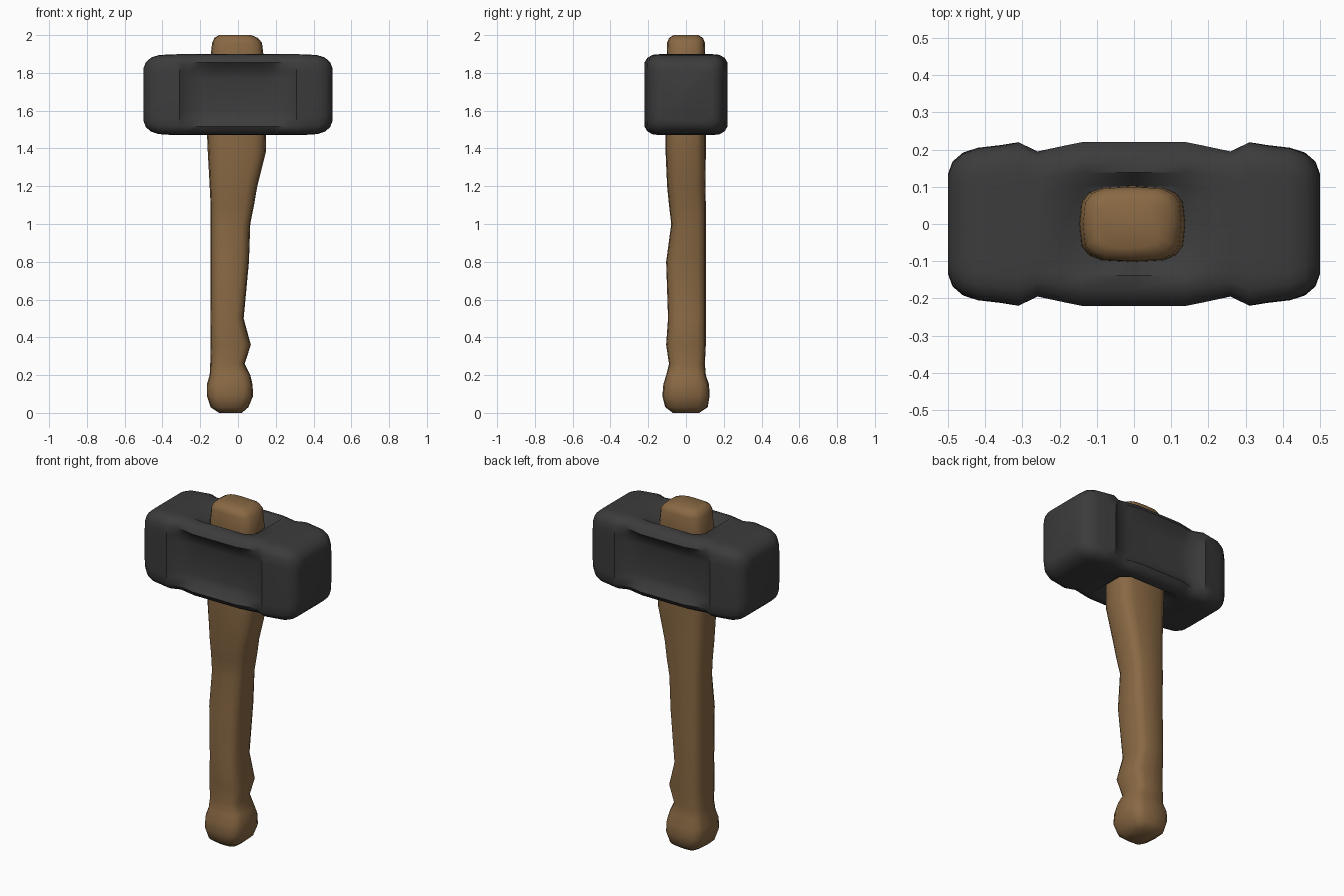
import bpy, bmesh, math

if "Cube" in bpy.data.objects:
    bpy.data.objects.remove(bpy.data.objects["Cube"])


def material(name, rgb):
    m = bpy.data.materials.new(name)
    m.diffuse_color = (*rgb, 1)
    m.use_nodes = True
    m.node_tree.nodes["Principled BSDF"].inputs["Base Color"].default_value = m.diffuse_color
    return m


def loft(name, rings, mat, angle):
    """Skin a stack of closed rings and cap both ends."""
    bm = bmesh.new()
    loops = [[bm.verts.new(p) for p in ring] for ring in rings]
    for a, b in zip(loops, loops[1:]):
        n = len(a)
        for i in range(n):
            j = (i + 1) % n
            bm.faces.new((a[i], a[j], b[j], b[i]))
    bm.faces.new(loops[0][::-1])
    bm.faces.new(loops[-1])
    bmesh.ops.recalc_face_normals(bm, faces=bm.faces[:])
    me = bpy.data.meshes.new(name)
    bm.to_mesh(me)
    bm.free()
    ob = bpy.data.objects.new(name, me)
    bpy.context.collection.objects.link(ob)
    me.materials.append(mat)
    bpy.ops.object.select_all(action='DESELECT')
    ob.select_set(True)
    bpy.context.view_layer.objects.active = ob
    bpy.ops.object.shade_smooth_by_angle(angle=math.radians(angle))
    return ob


iron = material("dark iron", (0.045, 0.045, 0.045))
wood = material("brown wood", (0.25, 0.14, 0.057))

# Head: mirrored sections along x with hollow cheeks and a sunken handle eye
CZ = 1.685


def head_ring(x, w, cheek, h, dip):
    q = [(0, h - dip), (.46 * w, h - dip), (.63 * w, h), (.80 * w, .985 * h),
         (.93 * w, .91 * h), (w, .79 * h), (cheek + .2 * (w - cheek), .58 * h),
         (cheek, .4 * h), (cheek, 0)]
    half = q + [(y, -z) for y, z in q[-2::-1]]
    full = half + [(-y, z) for y, z in half[-2:0:-1]]
    return [(x, y, CZ + z) for y, z in full]


# x, half width, half width at cheek, half height, eye depth
sections = [(0, .22, .172, .214, .04), (.14, .22, .172, .214, .04),
            (.19, .21, .174, .214, 0), (.26, .195, .180, .214, 0),
            (.31, .219, .220, .214, 0), (.36, .210, .212, .213, 0),
            (.42, .203, .205, .209, 0), (.46, .188, .192, .196, 0),
            (.488, .163, .168, .172, 0), (.50, .130, .135, .140, 0)]
mirrored = [(-s[0], *s[1:]) for s in sections[:0:-1]] + sections
loft("hammer_head", [head_ring(*s) for s in mirrored], iron, 40)

# Handle: hand-carved rounded sections (z, left, right, front, back)
profile = [(0.005, -.10, .02, -.07, .07), (.03, -.145, .055, -.11, .115),
           (.09, -.165, .08, -.125, .125), (.15, -.165, .077, -.12, .122),
           (.20, -.150, .065, -.105, .105), (.26, -.147, .035, -.09, .10),
           (.36, -.145, .068, -.105, .105), (.50, -.145, .03, -.095, .105),
           (.80, -.145, .058, -.105, .105), (1.0, -.145, .065, -.078, .105),
           (1.1, -.145, .085, -.09, .105), (1.2, -.15, .102, -.10, .103),
           (1.38, -.16, .147, -.108, .105), (1.5, -.165, .15, -.108, .105),
           (1.88, -.146, .137, -.102, .102), (1.96, -.137, .127, -.10, .10),
           (1.985, -.125, .105, -.09, .09), (2.0, -.10, .07, -.065, .065)]


def handle_ring(z, l, r, f, b, n=16):
    pts = []
    for i in range(n):
        t = 2 * math.pi * i / n
        c, s = math.cos(t), math.sin(t)
        u = math.copysign(abs(c) ** .58, c)
        v = math.copysign(abs(s) ** .58, s)
        pts.append(((l + r) / 2 + u * (r - l) / 2, (f + b) / 2 + v * (b - f) / 2, z))
    return pts


profile[0] = (0.0,) + profile[0][1:]
loft("wooden_handle", [handle_ring(*p) for p in profile], wood, 50)
